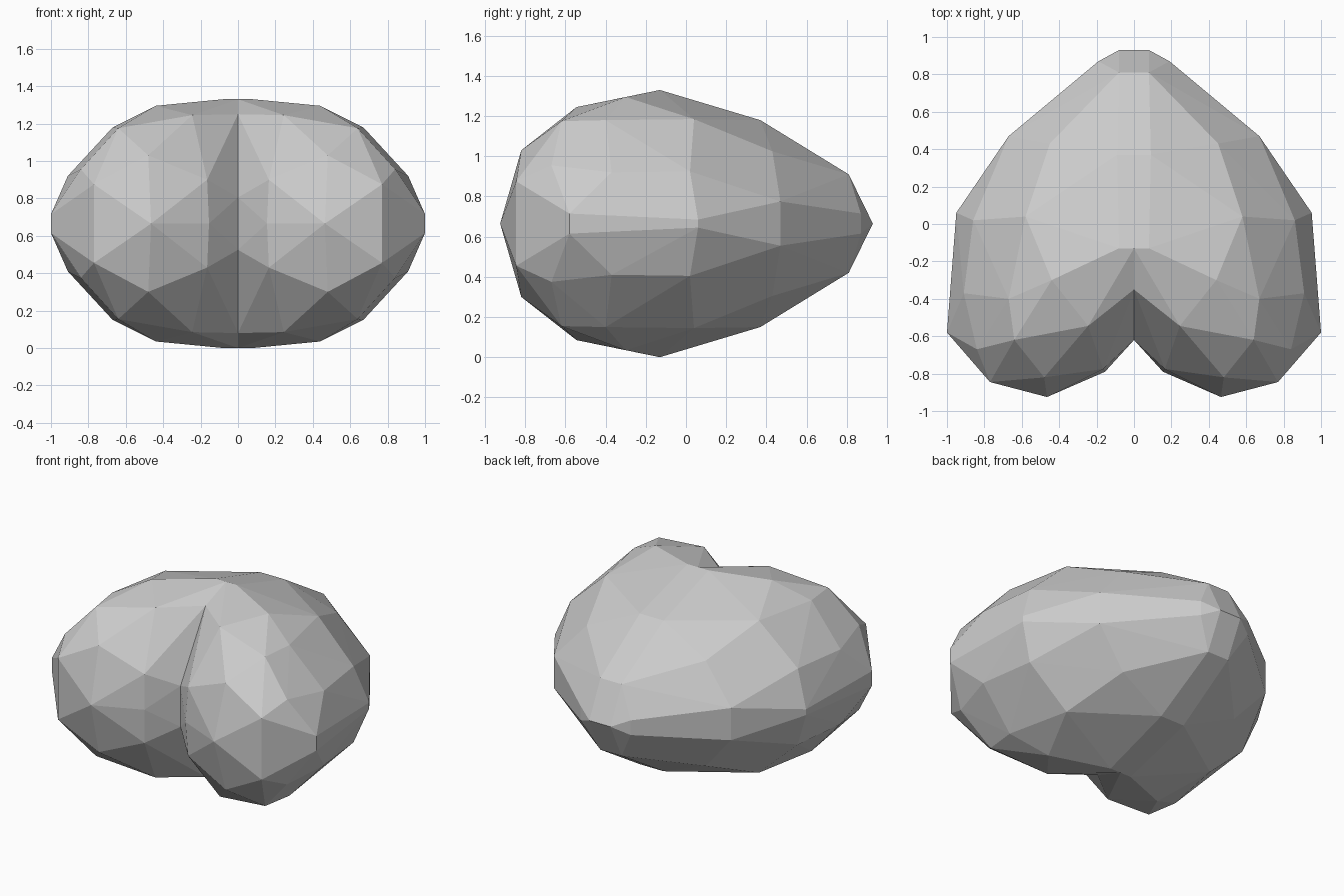
import bpy, bmesh

if "Cube" in bpy.data.objects:
    bpy.data.objects.remove(bpy.data.objects["Cube"])

MID = 0.665  # height of the heart's mid plane

# Facet corners of one upper quarter: x, y, height above mid plane
equator = [(0, -.62, .14), (.155, -.79, .0), (.165, -.775, .235), (.465, -.925, 0),
           (.77, -.845, .21), (1, -.58, .05), (.95, .06, .02),
           (.67, .47, .11), (.19, .87, .05), (.08, .93, 0), (0, .93, 0)]
shoulder = [(.48, -.82, .365), (.84, -.67, .29), (.91, -.37, .255),
            (.86, .02, .26), (.45, .43, .36), (.08, .81, .245), (0, .81, .245)]
crown = [(.245, -.545, .58), (.64, -.62, .51), (.67, -.4, .515), (.44, -.3, .63),
         (.58, .04, .52), (.09, .37, .515), (0, .37, .515),
         (.08, -.13, .665), (0, -.13, .665), (0, -.35, .585)]

# Each lobe is a convex faceted body, mirrored top to bottom
bm = bmesh.new()
for x, y, h in equator + shoulder + crown:
    for s in ((1, -1) if h else (1,)):
        bm.verts.new((x, y, MID + s * h))
result = bmesh.ops.convex_hull(bm, input=bm.verts)
loose = [v for v in bm.verts if not v.link_faces]
bmesh.ops.delete(bm, geom=loose, context='VERTS')

# Open the inner wall so the two lobes join into one heart
wall = [f for f in bm.faces if all(abs(v.co.x) < 1e-4 for v in f.verts)]
bmesh.ops.delete(bm, geom=wall, context='FACES')
bmesh.ops.recalc_face_normals(bm, faces=bm.faces)
if sum(f.normal.dot(f.calc_center_median() - sum((v.co for v in bm.verts), bm.verts[:][0].co * 0) / len(bm.verts)) for f in bm.faces) < 0:
    bmesh.ops.reverse_faces(bm, faces=bm.faces)

mesh = bpy.data.meshes.new("heart")
bm.to_mesh(mesh)
bm.free()
heart = bpy.data.objects.new("heart", mesh)
bpy.context.collection.objects.link(heart)
mirror = heart.modifiers.new("other_lobe", 'MIRROR')
mirror.use_clip = True
